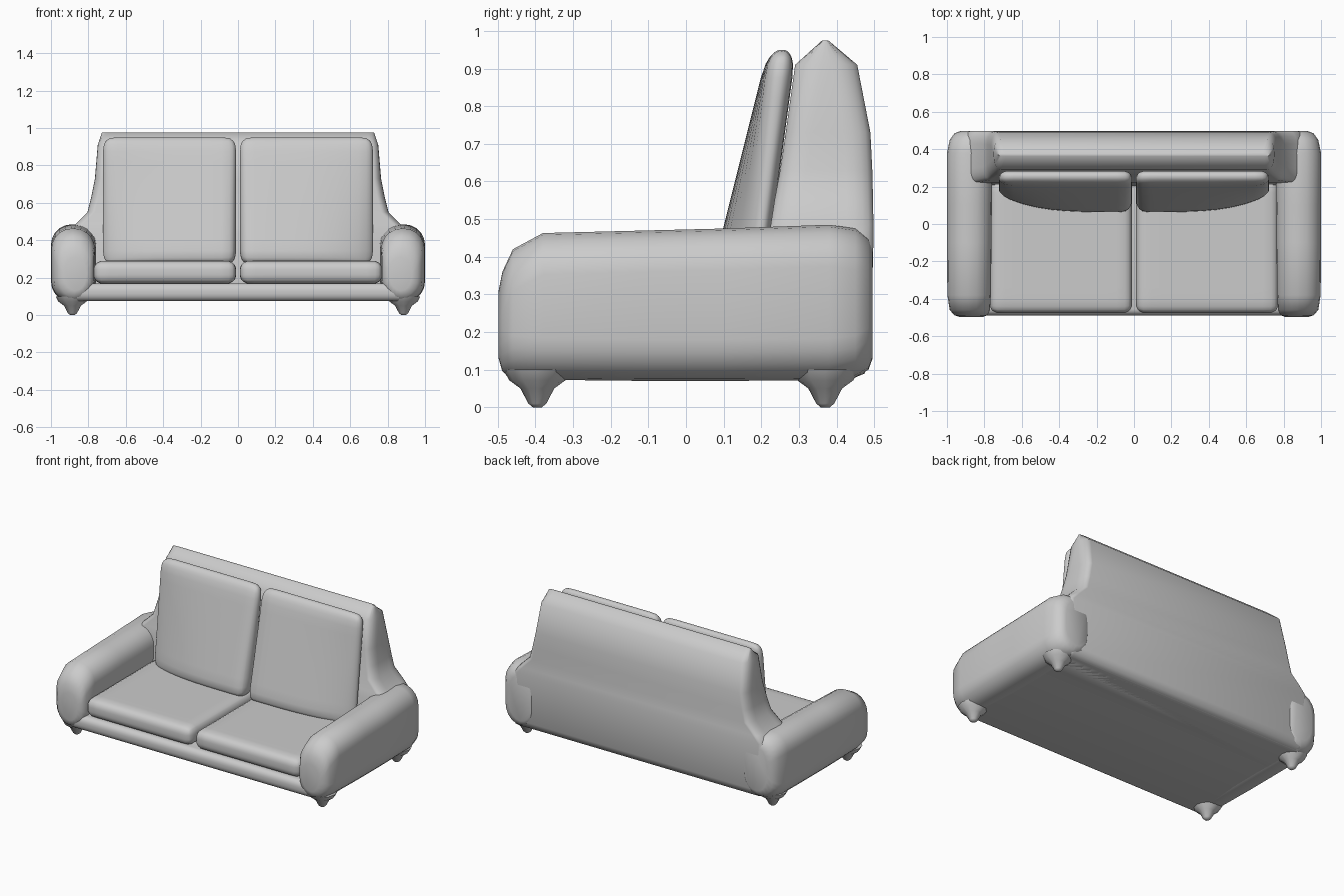
import bpy, bmesh, math
from mathutils import Vector

if "Cube" in bpy.data.objects:
    bpy.data.objects.remove(bpy.data.objects["Cube"])


def finish(name, bm, angle=50):
    bmesh.ops.recalc_face_normals(bm, faces=bm.faces[:])
    me = bpy.data.meshes.new(name)
    bm.to_mesh(me)
    bm.free()
    ob = bpy.data.objects.new(name, me)
    bpy.context.collection.objects.link(ob)
    bpy.ops.object.select_all(action='DESELECT')
    ob.select_set(True)
    bpy.context.view_layer.objects.active = ob
    bpy.ops.object.shade_smooth_by_angle(angle=math.radians(angle))
    return ob


def rounded_rect(a0, a1, b0, b1, ra, rb, seg=5):
    """Points of a rectangle with elliptical corners."""
    ra, rb = min(ra, (a1 - a0) * 0.48), min(rb, (b1 - b0) * 0.48)
    corners = [(a1 - ra, b1 - rb), (a0 + ra, b1 - rb), (a0 + ra, b0 + rb), (a1 - ra, b0 + rb)]
    pts = []
    for i, (ca, cb) in enumerate(corners):
        for k in range(seg + 1):
            t = math.pi / 2 * (i + k / seg)
            pts.append((ca + ra * math.cos(t), cb + rb * math.sin(t)))
    return pts


def loft(name, rings):
    """Skin closed rings of equal point count and cap both ends."""
    bm = bmesh.new()
    loops = [[bm.verts.new(p) for p in r] for r in rings]
    for lo, hi in zip(loops, loops[1:]):
        for i in range(len(lo)):
            j = (i + 1) % len(lo)
            bm.faces.new((lo[i], lo[j], hi[j], hi[i]))
    bm.faces.new(loops[0])
    bm.faces.new(loops[-1])
    return finish(name, bm)


def cushion(name, shape, half, radius):
    """Rounded box: cube grid in [-1,1], softened edges, then placed by shape()."""
    bm = bmesh.new()
    bmesh.ops.create_cube(bm, size=2)
    bmesh.ops.subdivide_edges(bm, edges=bm.edges[:], cuts=13, use_grid_fill=True)
    for v in bm.verts:
        q, d = [], []
        for c, h, r in zip(v.co, half, radius):
            p = h * math.sin(math.pi / 2 * c)
            inner = max(-(h - r), min(h - r, p))
            q.append(inner)
            d.append((p - inner) / r)
        d = Vector(d).normalized()
        v.co = shape(*[(q[i] + d[i] * radius[i]) / half[i] for i in range(3)])
    return finish(name, bm)


# Backrest: horizontal sections (z, half width, front y, rear y), flaring into the arms
back = [(0.075, 0.88, 0.20, 0.44), (0.09, 0.89, 0.20, 0.475), (0.13, 0.90, 0.20, 0.49),
        (0.44, 0.91, 0.22, 0.498), (0.485, 0.87, 0.225, 0.498), (0.55, 0.805, 0.235, 0.497),
        (0.63, 0.785, 0.25, 0.495), (0.73, 0.765, 0.265, 0.49), (0.91, 0.75, 0.29, 0.455),
        (0.975, 0.728, 0.362, 0.378)]
loft("backrest", [[(x, y, z) for x, y in rounded_rect(-w, w, y0, y1, 0.04, 0.07)]
                  for z, w, y0, y1 in back])

# Base deck between the arms
loft("base", [[(x, y, z) for y, z in rounded_rect(-0.49, 0.47, 0.075, 0.17, 0.035, 0.04)]
              for x in (-0.86, 0.86)])

# Arms: sections along y (y, inner x, outer x, bottom z, top z)
arm = [(-0.498, 0.81, 0.93, 0.13, 0.31), (-0.488, 0.785, 0.96, 0.095, 0.36),
       (-0.46, 0.77, 0.985, 0.08, 0.42), (-0.38, 0.765, 0.998, 0.073, 0.463),
       (-0.1, 0.762, 1.0, 0.07, 0.470), (0.1, 0.76, 1.0, 0.07, 0.475),
       (0.38, 0.755, 1.0, 0.072, 0.485), (0.45, 0.755, 0.985, 0.08, 0.475),
       (0.485, 0.76, 0.96, 0.10, 0.45), (0.496, 0.77, 0.93, 0.13, 0.42)]
for s, side in ((-1, "left"), (1, "right")):
    loft(side + "_arm", [[(s * x, y, z) for x, z in rounded_rect(x0, x1, z0, z1, 0.11, 0.11)]
                         for y, x0, x1, z0, z1 in arm])

    # Seat cushion
    def seat(u, v, w, s=s):
        return (s * (0.391 + 0.381 * u), -0.115 + 0.362 * v, 0.229 + 0.062 * w)
    cushion(side + "_seat_cushion", seat, (0.381, 0.362, 0.062), (0.05, 0.05, 0.05))

    # Back cushion: leaning wedge, swept back at its outer lower corner
    def lean(u, v, w, s=s):
        z = 0.61 + 0.34 * w
        t = (v + 1) / 2
        low = max(0.0, min(1.0, (0.95 - z) / 0.65))
        front = 0.055 + (z - 0.3) * 0.25 + 0.1 * low * ((u + 1) / 2) ** 4
        rear = 0.205 + (z - 0.3) * 0.135
        return (s * (0.366 + 0.356 * u), front + (rear - front) * t, z)
    cushion(side + "_back_cushion", lean, (0.356, 0.06, 0.34), (0.055, 0.055, 0.065))

    # Small tapered feet
    for y, end in ((-0.395, "front"), (0.37, "rear")):
        foot = [(0.0, 0.012), (0.01, 0.024), (0.05, 0.045), (0.072, 0.075), (0.1, 0.09)]
        loft(f"{side}_{end}_foot",
             [[(s * 0.885 + r * math.cos(k * math.pi / 6), y + r * math.sin(k * math.pi / 6), z)
               for k in range(12)] for z, r in foot])
